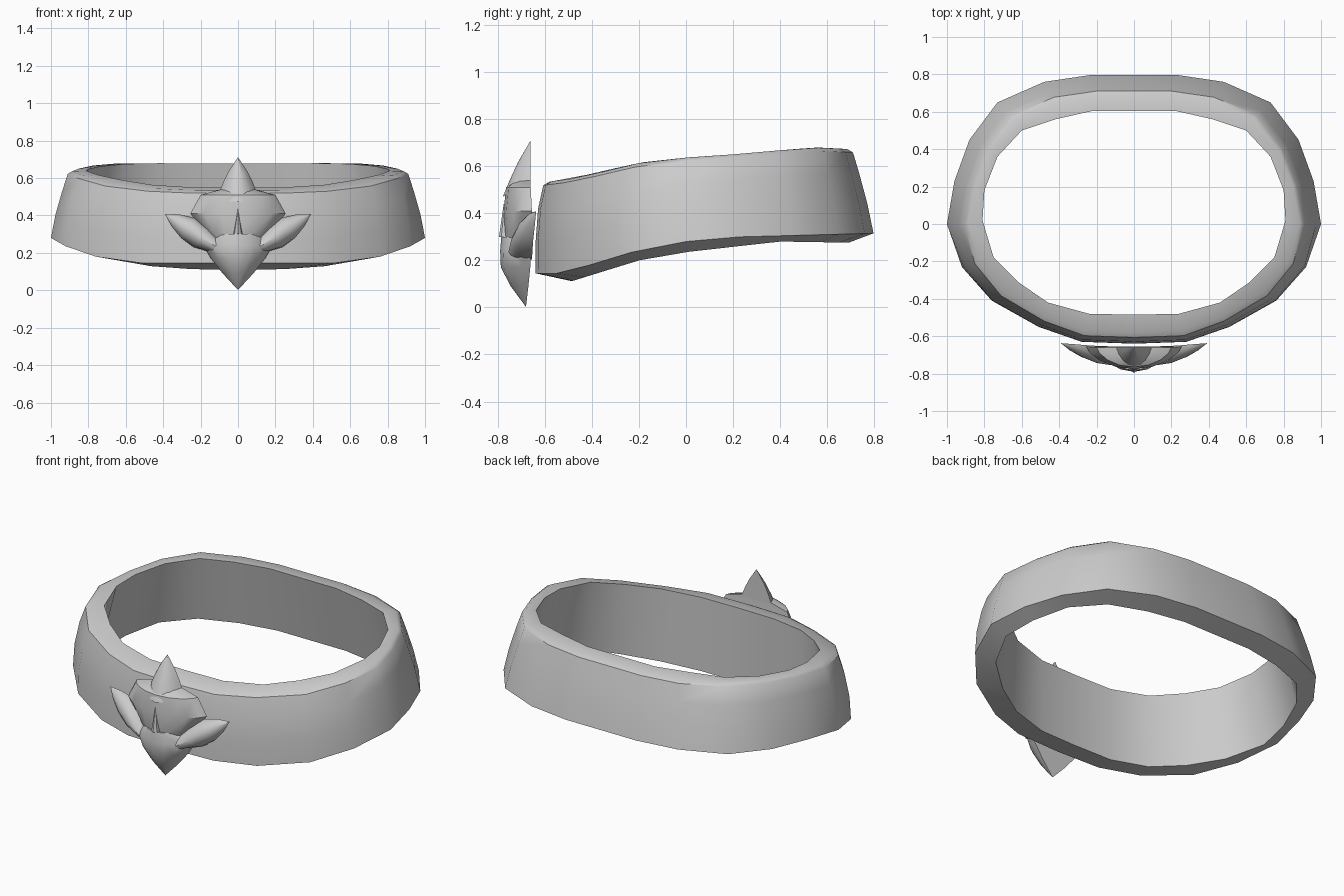
import bpy, math
from mathutils import Vector

if "Cube" in bpy.data.objects:
    bpy.data.objects.remove(bpy.data.objects["Cube"])

def make(name, verts, faces, angle=35):
    me = bpy.data.meshes.new(name)
    me.from_pydata(verts, [], faces)
    ob = bpy.data.objects.new(name, me)
    bpy.context.collection.objects.link(ob)
    bpy.ops.object.select_all(action='DESELECT')
    ob.select_set(True)
    bpy.context.view_layer.objects.active = ob
    bpy.ops.object.mode_set(mode='EDIT')
    bpy.ops.mesh.select_all(action='SELECT')
    bpy.ops.mesh.remove_doubles(threshold=0.0005)
    bpy.ops.mesh.normals_make_consistent(inside=False)
    bpy.ops.object.mode_set(mode='OBJECT')
    bpy.ops.object.shade_smooth_by_angle(angle=math.radians(angle))
    return ob

def interp(table, v):
    if v <= table[0][0]:
        return table[0][1]
    for (a, p), (b, q) in zip(table, table[1:]):
        if v <= b:
            return p + (q - p) * (v - a) / (b - a)
    return table[-1][1]

# Band: plan outlines (right half, front to back) and heights along y
OUTER = [(0, -.64), (.28, -.63), (.51, -.55), (.76, -.41), (.92, -.23), (1, 0),
         (.96, .23), (.88, .45), (.73, .65), (.48, .76), (.23, .797)]
INNER = [(0, -.485), (.24, -.48), (.46, -.42), (.62, -.31), (.75, -.18), (.81, .02),
         (.80, .18), (.73, .36), (.60, .50), (.42, .56), (.22, .605)]
TOP = [(-.6, .535), (-.48, .55), (-.2, .615), (0, .637), (.2, .65), (.55, .68), (.71, .673)]
LOW_OUT = [(-.64, .145), (-.55, .145), (-.41, .18), (-.23, .235), (0, .28), (.23, .30), (.8, .315)]
LOW_IN = [(-.49, .11), (-.2, .20), (0, .235), (.4, .28), (.7, .275)]

def section(o, i):
    o, i = Vector(o), Vector(i)
    y = o.y
    k = interp([(-.64, .06), (0, .095), (.8, .115)], y)
    p = interp([(-.64, 3.5), (0, 1.3), (.8, 1.2)], y)
    top = interp(TOP, y * (1 - k))
    low = interp(LOW_OUT, y)
    pts = []
    for s in (0, .35, .7, .96):
        q = o * (1 - k * s ** p)
        pts.append((q.x, q.y, low + (top - low) * s))
    rim = (o * (1 - k)).lerp(i, .2)
    pts.append((rim.x, rim.y, top))
    pts.append((i.x, i.y, interp(TOP, i.y)))
    b = o.lerp(i, interp([(-.64, 1), (0, .5), (.8, .55)], y))
    pts.append((b.x, b.y, interp(LOW_IN, b.y)))
    return pts

half = [section(o, i) for o, i in zip(OUTER, INNER)]
ring = half + [[(-x, y, z) for x, y, z in s] for s in half[:0:-1]]
n, m = len(ring), len(ring[0])
faces = [(a * m + b, a * m + (b + 1) % m, (a + 1) % n * m + (b + 1) % m, (a + 1) % n * m + b)
         for a in range(n) for b in range(m)]
make("band", [v for s in ring for v in s], faces, 40)

# Petal: half-round sections (x, z, back y, half width, depth) lofted along a path
def petal(name, path, across, sharp=1.0, sag=0.0, seg=8):
    ax = Vector((across[0], 0, across[1])).normalized()
    verts, faces = [], []
    for x, z, y, w, d in path:
        for j in range(seg + 1):
            t = math.pi * j / seg
            v = Vector((x, y, z)) + ax * (w * math.cos(t))
            v.y -= d * max(0, math.sin(t)) ** sharp
            v.z -= sag * d * math.sin(t)
            verts.append(v)
    c = seg + 1
    for a in range(len(path) - 1):
        for j in range(c):
            k = (j + 1) % c
            faces.append((a * c + j, a * c + k, (a + 1) * c + k, (a + 1) * c + j))
    faces.append(tuple(range(c)))
    faces.append(tuple(range((len(path) - 1) * c, len(path) * c)))
    return make(name, verts, faces)

# Ornament: centre, top spike, lower petal, small central thorn, side petals
petal("flower_centre", [(0, .54, -.66, .09, .07), (0, .51, -.66, .2, .105),
                        (0, .41, -.655, .255, .12), (0, .30, -.655, .17, .115),
                        (0, .22, -.655, .10, .10)], (1, 0), 1.3)
petal("top_spike", [(0, .71, -.66, .001, .001), (0, .64, -.66, .048, .055),
                    (0, .58, -.66, .078, .09), (0, .525, -.66, .10, .118)],
      (1, 0), 1.1, sag=.45)
petal("lower_petal", [(0, .003, -.68, .001, .001), (0, .09, -.67, .082, .075),
                      (0, .17, -.662, .145, .125), (0, .24, -.66, .185, .13),
                      (0, .30, -.66, .125, .125)], (1, 0), 1.25)
petal("centre_thorn", [(0, .44, -.76, .001, .015), (0, .30, -.76, .026, .035)], (1, 0), 1, seg=4)
for side, label in ((1, "right"), (-1, "left")):
    petal("side_petal_" + label,
          [(side * .39, .408, -.637, .001, .001), (side * .335, .375, -.643, .038, .035),
           (side * .27, .335, -.65, .064, .065), (side * .20, .285, -.653, .066, .09),
           (side * .12, .235, -.655, .04, .10)], (-.58 * side, .8), 1.1)
